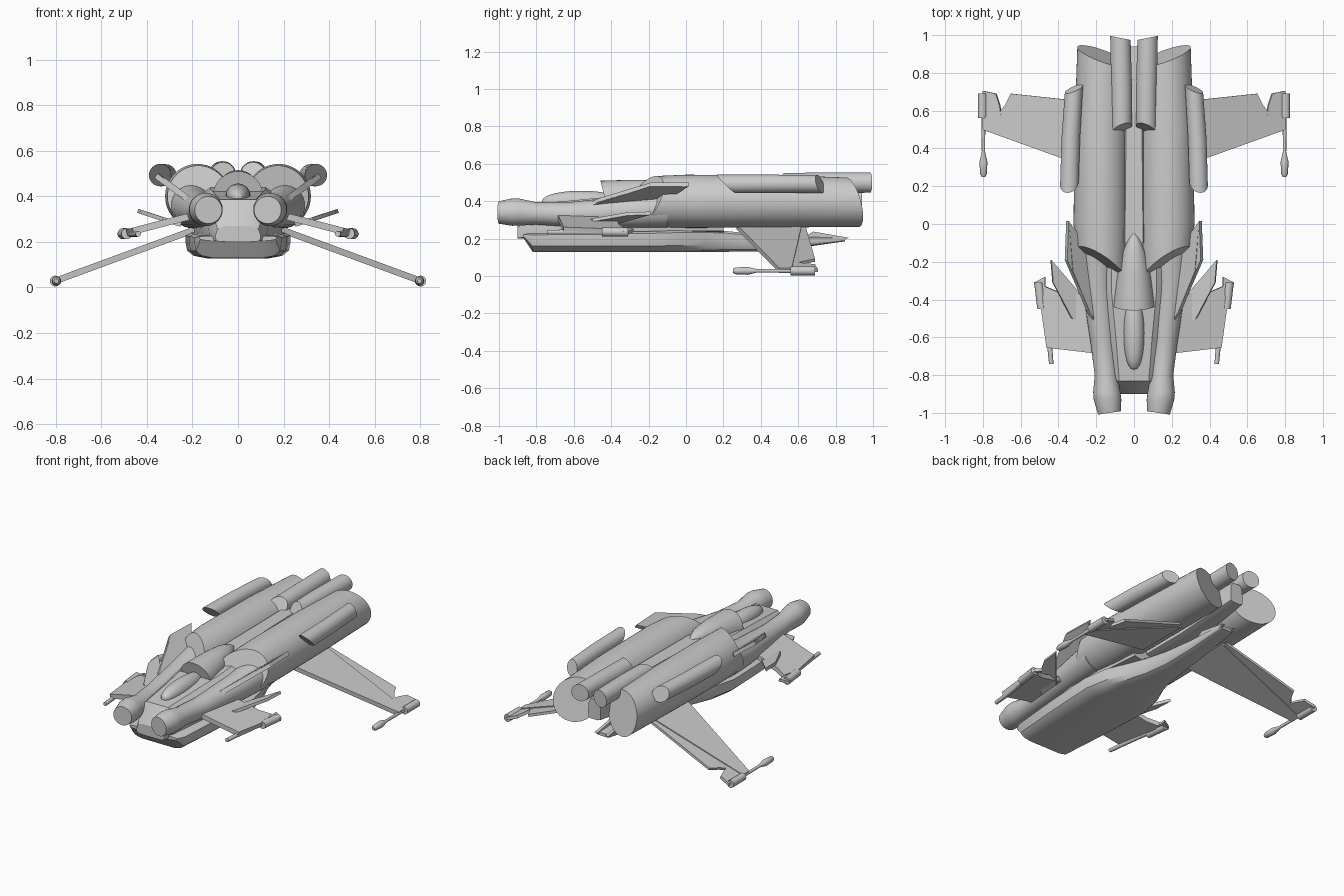
import bpy, bmesh
from math import sin, cos, pi, radians
from mathutils import Vector

if "Cube" in bpy.data.objects:
    bpy.data.objects.remove(bpy.data.objects["Cube"])


def finish(name, bm, mirror):
    bmesh.ops.recalc_face_normals(bm, faces=bm.faces)
    me = bpy.data.meshes.new(name)
    bm.to_mesh(me)
    bm.free()
    ob = bpy.data.objects.new(name, me)
    bpy.context.collection.objects.link(ob)
    if mirror:
        mod = ob.modifiers.new("mirror", 'MIRROR')
        mod.use_axis[0] = True
        mod.use_mirror_merge = False
    return ob


def loft(name, rings, mirror=False):
    """Skin a list of equal rings and cap both ends."""
    bm = bmesh.new()
    rows = [[bm.verts.new(p) for p in r] for r in rings]
    n = len(rows[0])
    for a, b in zip(rows, rows[1:]):
        for i in range(n):
            j = (i + 1) % n
            bm.faces.new((a[i], a[j], b[j], b[i]))
    bm.faces.new(rows[0])
    bm.faces.new(rows[-1])
    return finish(name, bm, mirror)


def tube(name, stations, front=(0, 0), back=(0, 0), n=32, mirror=True):
    """Stations are x, y, z, radius; front/back slant the end cuts by dx, dz."""
    rings = []
    for k, (x, y, z, r) in enumerate(stations):
        sx, sz = front if k == 0 else back if k == len(stations) - 1 else (0, 0)
        ring = []
        for i in range(n):
            dx, dz = r * cos(2 * pi * i / n), r * sin(2 * pi * i / n)
            ring.append((x + dx, y + sx * dx + sz * dz, z + dz))
        rings.append(ring)
    return loft(name, rings, mirror)


def plate(name, pts, t, mirror=True):
    """Flat polygon thickened evenly about its plane."""
    pts = [Vector(p) for p in pts]
    nrm = (pts[1] - pts[0]).cross(pts[2] - pts[0]).normalized() * (t / 2)
    return loft(name, [[p - nrm for p in pts], [p + nrm for p in pts]], mirror)


def hull(name, stations, section):
    """Stations are y, half width, bottom, top; section is a half outline 0..1."""
    outline = section + [(-u, v) for u, v in reversed(section)]
    return loft(name, [[(u * w, y, b + v * (t - b)) for u, v in outline]
                       for y, w, b, t in stations])


# Main engine barrels with slanted intakes and exhausts
tube("main_engine", [(.175, -.22, .40, .135), (.178, 0, .40, .142),
                     (.175, .5, .40, .14), (.168, .89, .395, .132)],
     front=(.6, .45), back=(.35, -.25), n=48)

# Forward gun nacelles running back into the engines
tube("front_nacelle", [(.13, -1, .34, .06), (.14, -.93, .342, .073), (.144, -.89, .342, .072),
                       (.148, -.80, .335, .06), (.165, -.62, .33, .066),
                       (.195, -.3, .345, .085), (.20, -.1, .36, .10)], front=(-.15, 0))

# Upper pair and outer pair of booster tubes
tube("upper_booster", [(.066, .50, .495, .055), (.066, .7, .498, .056), (.072, .985, .5, .054)],
     front=(-.4, .5), back=(.2, 0))
tube("side_booster", [(.342, .215, .493, .049), (.335, .45, .493, .049), (.318, .715, .493, .048)],
     front=(-.2, -1.0), back=(-.4, -.3))

# Central body, spine and lower keel
box = [(.5, 0), (.95, .05), (1, .35), (.9, .8), (.6, 1)]
hull("centre_body", [(-.9, .10, .2, .27), (-.83, .13, .2, .385), (-.6, .16, .21, .405),
                     (-.35, .2, .22, .43), (-.1, .2, .23, .45), (.2, .17, .23, .45)], box)
hull("spine", [(-.1, .08, .27, .47), (.5, .07, .28, .48), (.94, .045, .33, .46)], box)
keel = [(.6, 0), (.85, .1), (.97, .3), (1, .6), (1, .9), (.9, 1)]
hull("keel", [(-.87, .17, .205, .225), (-.82, .19, .13, .23), (-.5, .215, .128, .235),
              (-.17, .23, .128, .24), (-.02, .20, .128, .245), (.1, .145, .129, .245),
              (.22, .105, .13, .24), (.38, .08, .132, .225), (.6, .065, .15, .21),
              (.85, .05, .186, .205)], keel)
plate("tail_fin", [(.04, .62, .20), (.04, .68, .238), (.04, .87, .205), (.04, .84, .19)], .02)

# Canopy and the fairing behind it
rings = 14
tube("canopy", [(0, -.575 - .195 * cos(pi * k / rings), .395 + .012 * k / rings,
                 .055 * max(sin(pi * k / rings), .02) ** .8) for k in range(rings + 1)],
     mirror=False)
tube("canopy_fairing", [(0, -.43, .40, .11), (0, -.28, .425, .09),
                        (0, -.15, .45, .06), (0, -.08, .46, .03), (0, -.05, .465, .006)],
     front=(0, -.25), mirror=False)

# Rear wings: main panel, flap and tip panel on one drooping plane


def rear(*xy):
    return [(x, y, .25 - .368 * (x - .2)) for x, y in xy]


plate("rear_wing", rear((.16, .27), (.8, .50), (.8, .565), (.16, .62)), .028)
plate("rear_flap", rear((.18, .605), (.69, .56), (.72, .58), (.68, .63), (.65, .69),
                        (.18, .64)), .016)
plate("rear_tip", rear((.70, .56), (.80, .55), (.80, .705), (.73, .69), (.71, .63)), .018)
tube("rear_gun", [(.797, .25, .028, .010), (.797, .265, .028, .018), (.797, .33, .028, .021),
                  (.797, .38, .028, .009), (.797, .56, .028, .010)], n=16)
tube("rear_gun_pod", [(.802, .56, .028, .024), (.802, .69, .028, .024)], n=16)

# Front wings with tip guns


def fore(*xy):
    return [(x, y, .315 - .26 * (x - .2)) for x, y in xy]


plate("front_wing", fore((.16, -.69), (.46, -.655), (.49, -.44), (.47, -.33),
                         (.40, -.36), (.16, -.38)), .03)
plate("front_wing_tip", fore((.47, -.44), (.505, -.43), (.528, -.31), (.47, -.28)), .018)
tube("front_gun", [(.438, -.74, .235, .012), (.445, -.66, .235, .013),
                   (.475, -.44, .235, .013)], n=16)
tube("front_gun_pod", [(.488, -.45, .236, .024), (.505, -.31, .236, .024)], n=16)

# Canted shoulder fins, upper and lower
plate("upper_fin", [(.17, -.58, .352), (.24, -.47, .405), (.33, -.25, .472),
                    (.352, .015, .489), (.22, -.2, .39)], .025)
plate("upper_fin_root", [(.2, -.56, .37), (.36, -.19, .49), (.352, .015, .49),
                         (.25, -.12, .405)], .024)
plate("lower_fin", [(.25, -.54, .275), (.33, -.5, .30), (.43, -.31, .333),
                    (.44, -.19, .336), (.26, -.40, .278)], .018)

# Smooth curved surfaces, keep edges sharp
bpy.ops.object.select_all(action='SELECT')
bpy.context.view_layer.objects.active = bpy.context.selected_objects[0]
bpy.ops.object.shade_smooth_by_angle(angle=radians(30))
